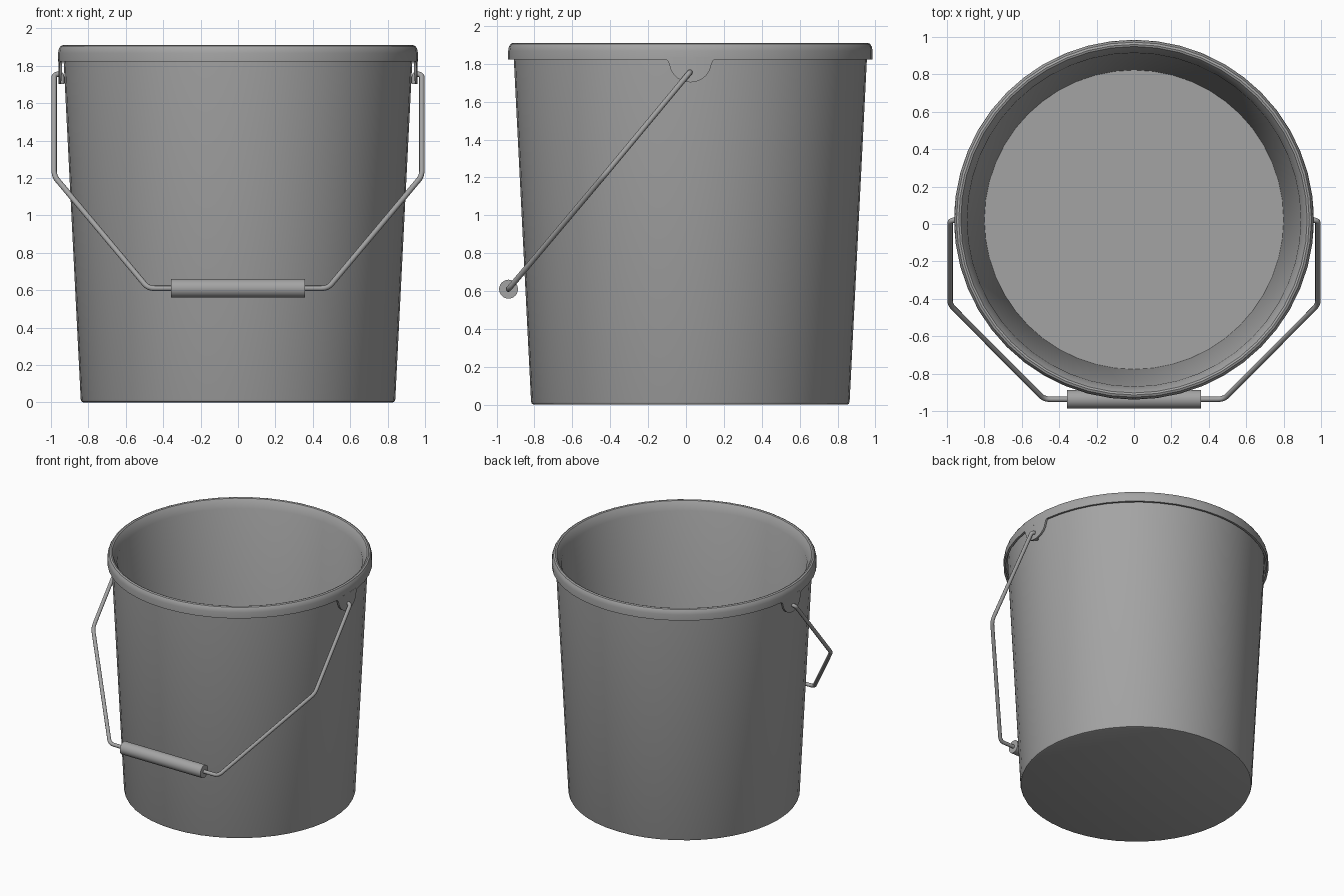
import bpy, bmesh, math
from mathutils import Vector

SIDES = 48
CY = 0.023          # pail axis sits slightly behind the origin

cube = bpy.data.objects.get("Cube")
if cube:
    bpy.data.objects.remove(cube, do_unlink=True)

grey = bpy.data.materials.new("plain grey")
grey.use_nodes = True
grey.diffuse_color = (0.37, 0.37, 0.37, 1)
grey.node_tree.nodes["Principled BSDF"].inputs["Base Color"].default_value = grey.diffuse_color


def smooth(obj, angle=35):
    bpy.ops.object.select_all(action="DESELECT")
    obj.select_set(True)
    bpy.context.view_layer.objects.active = obj
    bpy.ops.object.shade_smooth_by_angle(angle=math.radians(angle))


def add_mesh(name, bm):
    bmesh.ops.recalc_face_normals(bm, faces=bm.faces)
    mesh = bpy.data.meshes.new(name)
    bm.to_mesh(mesh)
    bm.free()
    mesh.materials.append(grey)
    obj = bpy.data.objects.new(name, mesh)
    bpy.context.collection.objects.link(obj)
    smooth(obj)
    return obj


def bridge(bm, rings):
    """Join consecutive closed rings of vertices with quads and cap both ends."""
    for a, b in zip(rings, rings[1:]):
        n = len(a)
        for i in range(n):
            j = (i + 1) % n
            bm.faces.new((a[i], a[j], b[j], b[i]))
    bm.faces.new(rings[0])
    bm.faces.new(rings[-1])


# Pail: bottom, tapered wall, folded rim with open skirt, inner wall, floor
profile = [(0.825, 0), (0.836, 0.004), (0.841, 0.016), (0.934, 1.86),
           (0.946, 1.86), (0.946, 1.822), (0.962, 1.822), (0.962, 1.868),
           (0.958, 1.89), (0.949, 1.905), (0.937, 1.91), (0.926, 1.906),
           (0.918, 1.894), (0.892, 1.84), (0.80, 0.03)]
bm = bmesh.new()
rings = []
for r, z in profile:
    angles = [math.tau * i / SIDES for i in range(SIDES)]
    rings.append([bm.verts.new((r * math.cos(a), CY + r * math.sin(a), z)) for a in angles])
bridge(bm, rings)
add_mesh("pail", bm)


# Ears: curved rounded plates hanging from the rim skirt
def add_ear(name, side):
    bm = bmesh.new()
    half, steps = 0.128, 24
    rings = []
    for i in range(steps + 1):
        y = -half * math.cos(math.pi * i / steps)
        u = min(abs(y) / 0.112, 1)
        low = 1.81 - 0.108 * math.sqrt(1 - u * u)
        if abs(y) > 0.112:                        # small fillet into the rim
            low = 1.81 + 0.012 * (abs(y) - 0.112) / 0.016
        ring = []
        for r, z in ((0.947, low), (0.961, low), (0.961, 1.835), (0.947, 1.835)):
            ring.append(bm.verts.new((side * math.sqrt(r * r - y * y), CY + y, z)))
        rings.append(ring)
    bridge(bm, rings)
    add_mesh(name, bm)


add_ear("left_ear", 1)
add_ear("right_ear", -1)


# Wire bail with rounded bends and hooked ends
def rounded(points, radius, steps=5):
    path = [points[0]]
    for prev, cur, nxt in zip(points, points[1:], points[2:]):
        d0, d1 = prev - cur, nxt - cur
        cut = min(radius, d0.length * 0.45, d1.length * 0.45)
        p, q = cur + d0.normalized() * cut, cur + d1.normalized() * cut
        for k in range(steps + 1):
            t = k / steps
            path.append(p * (1 - t) ** 2 + cur * 2 * t * (1 - t) + q * t * t)
    return path + [points[-1]]


GRIP_Y, GRIP_Z = -0.937, 0.61
half_path = [Vector(p) for p in ((0.943, CY, 1.703), (0.943, CY, 1.757), (0.983, CY - 0.005, 1.752),
                                 (0.983, -0.432, 1.21), (0.48, GRIP_Y, GRIP_Z))]
mirrored = [Vector((-p.x, p.y, p.z)) for p in reversed(half_path)]
path = rounded(half_path + mirrored, 0.035)

curve = bpy.data.curves.new("bail_wire", "CURVE")
curve.dimensions = "3D"
curve.bevel_depth = 0.0145
curve.bevel_resolution = 3
curve.use_fill_caps = True
spline = curve.splines.new("POLY")
spline.points.add(len(path) - 1)
for point, co in zip(spline.points, path):
    point.co = (*co, 1)
curve.materials.append(grey)
wire = bpy.data.objects.new("bail_wire", curve)
bpy.context.collection.objects.link(wire)
bpy.ops.object.select_all(action="DESELECT")
wire.select_set(True)
bpy.context.view_layer.objects.active = wire
bpy.ops.object.convert(target="MESH")
smooth(bpy.context.view_layer.objects.active, 50)

# Round hand grip on the lowest stretch of the bail
bpy.ops.mesh.primitive_cylinder_add(vertices=24, radius=0.05, depth=0.714,
                                    location=(0, GRIP_Y, GRIP_Z),
                                    rotation=(0, math.pi / 2, 0))
grip = bpy.context.object
grip.name = "grip"
grip.data.materials.append(grey)
smooth(grip)
